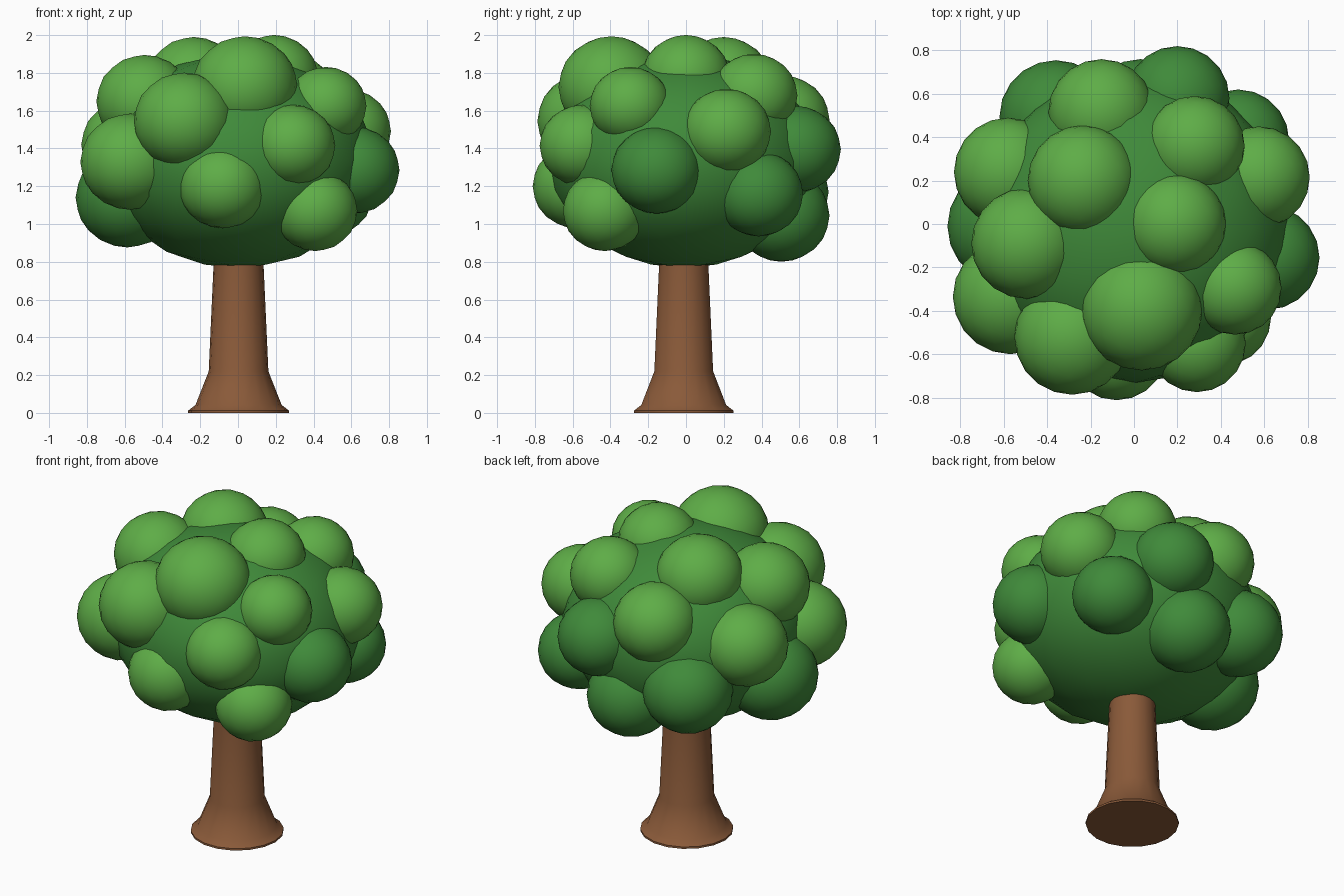
import bpy, bmesh, math
from mathutils import Matrix

if "Cube" in bpy.data.objects:
    bpy.data.objects.remove(bpy.data.objects["Cube"])


def material(name, rgb):
    m = bpy.data.materials.new(name)
    m.diffuse_color = (*rgb, 1)
    m.use_nodes = True
    m.node_tree.nodes["Principled BSDF"].inputs["Base Color"].default_value = m.diffuse_color
    return m


BARK = material("bark brown", (0.254, 0.102, 0.041))
DARK = material("dark leaf green", (0.050, 0.254, 0.042))
LIGHT = material("light leaf green", (0.112, 0.417, 0.063))


def add_object(name, bm, mat, sharp_angle=180):
    bmesh.ops.recalc_face_normals(bm, faces=bm.faces)
    mesh = bpy.data.meshes.new(name)
    bm.to_mesh(mesh)
    bm.free()
    mesh.materials.append(mat)
    obj = bpy.data.objects.new(name, mesh)
    bpy.context.collection.objects.link(obj)
    bpy.ops.object.select_all(action='DESELECT')
    obj.select_set(True)
    bpy.context.view_layer.objects.active = obj
    bpy.ops.object.shade_smooth_by_angle(angle=math.radians(sharp_angle))
    return obj


def ball(name, center, radii, mat):
    bm = bmesh.new()
    bmesh.ops.create_icosphere(bm, subdivisions=3, radius=1)
    bmesh.ops.transform(bm, verts=bm.verts,
                        matrix=Matrix.Translation(center) @ Matrix.Diagonal((*radii, 1)))
    return add_object(name, bm, mat)


# Trunk: turned profile (radius, height) with a flared foot
profile = [(0.267, 0), (0.267, 0.012), (0.228, 0.042), (0.158, 0.22), (0.133, 0.77), (0.128, 0.95)]
SIDES = 18
bm = bmesh.new()
rings = [[bm.verts.new((0.003 + r * math.cos(2 * math.pi * i / SIDES),
                        -0.012 + r * math.sin(2 * math.pi * i / SIDES), z))
          for i in range(SIDES)] for r, z in profile]
for low, high in zip(rings, rings[1:]):
    for i in range(SIDES):
        j = (i + 1) % SIDES
        bm.faces.new((low[i], low[j], high[j], high[i]))
bm.faces.new(rings[0][::-1])
bm.faces.new(rings[-1])
add_object("trunk", bm, BARK, 50)

# Crown core
ball("crown_core", (0.003, -0.012, 1.335), (0.72, 0.72, 0.568), DARK)

# Leaf clumps sunk into the core: x, y, z, radius
light_clumps = [
    (-0.15, 0.515, 1.55, 0.245), (0.28, 0.36, 1.68, 0.23),
    (0.575, 0.215, 1.49, 0.235), (-0.235, 0.20, 1.745, 0.255),
    (-0.58, 0.24, 1.42, 0.25), (-0.495, -0.09, 1.65, 0.255),
    (0.19, 0.0, 1.775, 0.235), (0.035, -0.395, 1.725, 0.28),
    (-0.285, -0.52, 1.545, 0.267), (-0.57, -0.335, 1.33, 0.265),
    (0.465, -0.295, 1.625, 0.215), (0.29, -0.55, 1.415, 0.225),
    (-0.08, -0.58, 1.2, 0.232), (0.41, -0.43, 1.07, 0.222)]
dark_clumps = [
    (0.20, 0.58, 1.395, 0.24), (0.615, -0.155, 1.285, 0.24),
    (0.48, 0.385, 1.16, 0.235), (-0.36, 0.495, 1.17, 0.26),
    (-0.585, -0.01, 1.14, 0.275), (0.03, 0.505, 1.045, 0.255)]
for kind, mat, clumps in (("light", LIGHT, light_clumps), ("dark", DARK, dark_clumps)):
    for n, (x, y, z, r) in enumerate(clumps, 1):
        ball(f"{kind}_leaf_clump_{n}", (x, y, z), (r, r, r * 0.96), mat)
